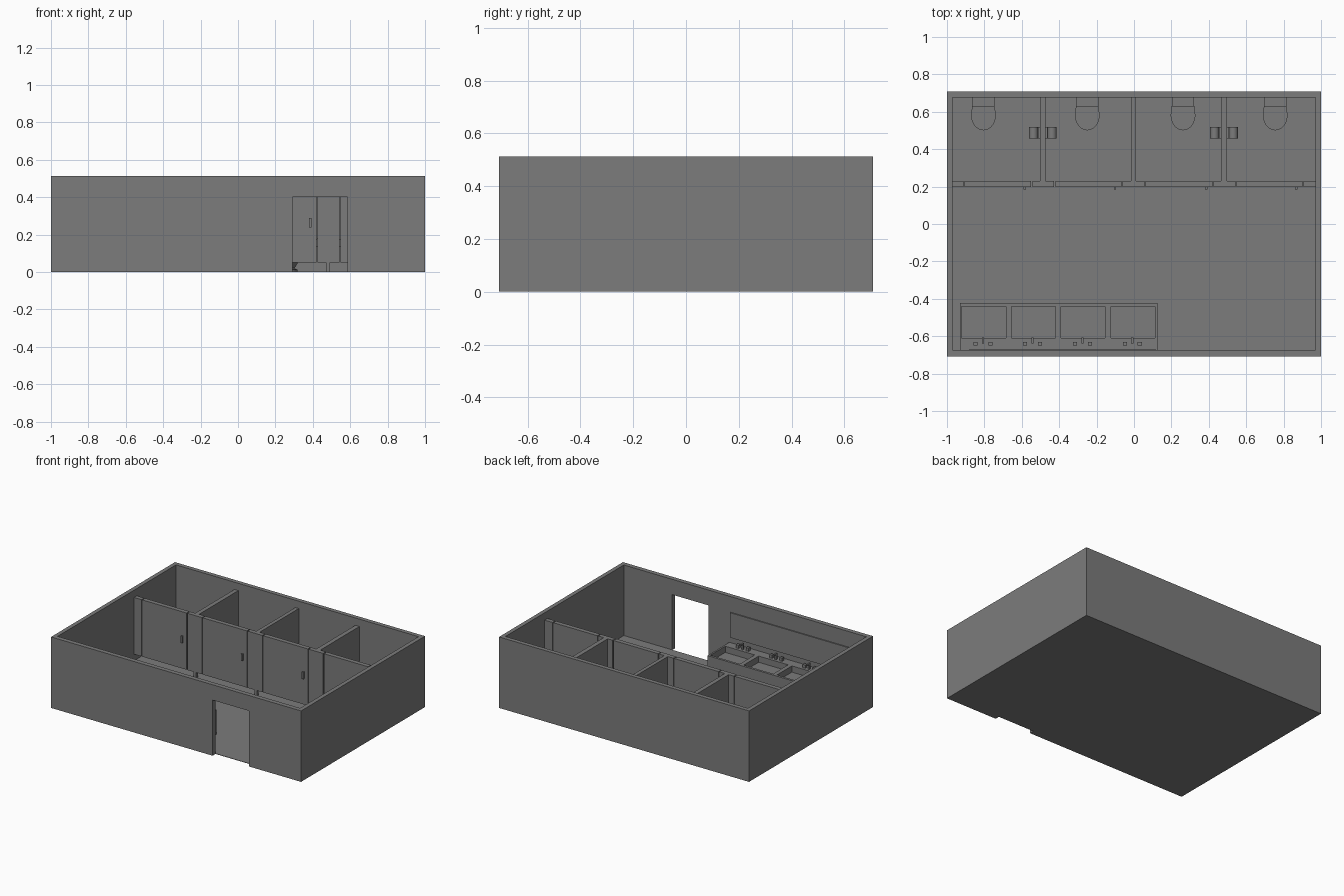
import bpy, bmesh, math

if "Cube" in bpy.data.objects:
    bpy.data.objects.remove(bpy.data.objects["Cube"])


def add_boxes(name, boxes):
    """One object made of boxes given as (x0, x1, y0, y1, z0, z1)."""
    bm = bmesh.new()
    for x0, x1, y0, y1, z0, z1 in boxes:
        cube = bmesh.ops.create_cube(bm, size=1)["verts"]
        bmesh.ops.scale(bm, vec=(x1 - x0, y1 - y0, z1 - z0), verts=cube)
        bmesh.ops.translate(bm, vec=((x0 + x1) / 2, (y0 + y1) / 2, (z0 + z1) / 2), verts=cube)
    mesh = bpy.data.meshes.new(name)
    bm.to_mesh(mesh)
    bm.free()
    obj = bpy.data.objects.new(name, mesh)
    bpy.context.collection.objects.link(obj)
    return obj


def cut(obj, boxes):
    """Subtract boxes from an object, then drop the cutter."""
    for box in boxes:
        cutter = add_boxes("cutter", [box])
        cutter.hide_render = True
        mod = obj.modifiers.new("cut", "BOOLEAN")
        mod.operation, mod.solver, mod.object = "DIFFERENCE", "EXACT", cutter
        bpy.context.view_layer.objects.active = obj
        bpy.ops.object.modifier_apply(modifier=mod.name)
        bpy.data.objects.remove(cutter)


def smooth(obj):
    bpy.ops.object.select_all(action="DESELECT")
    obj.select_set(True)
    bpy.context.view_layer.objects.active = obj
    bpy.ops.object.shade_smooth_by_angle(angle=math.radians(35))


def loft_bowl(name, cx, rings, n=24):
    """Stacked D-shaped rings given as (z, half width, y front, y back)."""
    bm = bmesh.new()
    loops = []
    for z, w, yf, yb in rings:
        mid = yb - 0.35 * (yb - yf)
        loop = []
        for i in range(n + 1):
            a = math.pi * i / n
            loop.append(bm.verts.new((cx - w * math.cos(a), mid - (mid - yf) * math.sin(a), z)))
        loop.append(bm.verts.new((cx + w * 0.92, yb, z)))
        loop.append(bm.verts.new((cx - w * 0.92, yb, z)))
        loops.append(loop)
    for lo, hi in zip(loops, loops[1:]):
        for i in range(len(lo)):
            j = (i + 1) % len(lo)
            bm.faces.new((lo[i], lo[j], hi[j], hi[i]))
    bm.faces.new(loops[0][::-1])
    bm.faces.new(loops[-1])
    bmesh.ops.recalc_face_normals(bm, faces=bm.faces)
    mesh = bpy.data.meshes.new(name)
    bm.to_mesh(mesh)
    bm.free()
    obj = bpy.data.objects.new(name, mesh)
    bpy.context.collection.objects.link(obj)
    smooth(obj)


# Room shell with an open top and a doorway
X_IN, Y_BACK, Y_FRONT = 0.97, 0.677, -0.675
walls = add_boxes("walls", [(-1, 1, -0.708, 0.708, 0, 0.513)])
cut(walls, [(-X_IN, X_IN, Y_FRONT, Y_BACK, -0.1, 0.7),
            (0.292, 0.585, -0.8, -0.6, -0.1, 0.402)])
add_boxes("floor", [(-X_IN, X_IN, Y_FRONT, Y_BACK, 0, 0.003)])

# Stall fronts: pilasters, doors, handles
Z0, Z1, YF, YB = 0.05, 0.46, 0.198, 0.23
dividers = [(-0.503, -0.472), (-0.015, 0.012), (0.465, 0.497)]
door_spans = [(-0.908, -0.547), (-0.424, -0.064), (0.059, 0.423), (0.545, 0.904)]
edges = [-X_IN] + [e for span in door_spans for e in span] + [X_IN]
GAP = 0.003
for i in range(0, len(edges), 2):
    a = edges[i] + (0 if i == 0 else GAP)
    b = edges[i + 1] - (0 if i == len(edges) - 2 else GAP)
    add_boxes("stall_pilaster", [(a, b, YF, YB, Z0, Z1)])
for a, b in door_spans:
    add_boxes("stall_door", [(a + GAP, b - GAP, YF, YB, Z0, Z1)])
    hx = b - 0.037
    add_boxes("door_handle", [(hx - 0.006, hx + 0.006, 0.185, YF, 0.238, 0.288)])

# Stall side panels and feet
for a, b in dividers:
    add_boxes("stall_divider", [(a, b, YB, Y_BACK, Z0, Z1)])
    m = (a + b) / 2
    add_boxes("stall_foot", [(m - 0.01, m + 0.01, 0.204, 0.224, 0, Z0)])

# Toilets
for cx in (-0.805, -0.25, 0.262, 0.755):
    loft_bowl("toilet_bowl", cx, [
        (0, 0.058, 0.53, 0.675), (0.012, 0.056, 0.533, 0.675),
        (0.02, 0.04, 0.555, 0.67), (0.045, 0.056, 0.525, 0.66),
        (0.065, 0.062, 0.508, 0.645), (0.08, 0.065, 0.503, 0.635)])
    loft_bowl("toilet_seat", cx, [(0.08, 0.066, 0.501, 0.627), (0.092, 0.066, 0.501, 0.627)])
    add_boxes("toilet_tank", [(cx - 0.06, cx + 0.06, 0.627, Y_BACK, 0.075, 0.165)])

# Paper holders, one on each side of the outer dividers
for a, b in (dividers[0], dividers[2]):
    for x, s in ((a, -1), (b, 1)):
        def span(u, v):
            return (min(x + s * u, x + s * v), max(x + s * u, x + s * v))
        add_boxes("paper_holder", [(*span(0, 0.01), 0.458, 0.518, 0.13, 0.18)])
        bpy.ops.mesh.primitive_cylinder_add(
            vertices=24, radius=0.024, depth=0.06, location=(x + s * 0.034, 0.488, 0.155),
            rotation=(math.pi / 2, 0, 0))
        bpy.context.object.name = "paper_roll"
        smooth(bpy.context.object)

# Wash counter with four basins
counter = add_boxes("wash_counter", [(-0.93, 0.126, Y_FRONT, -0.423, 0, 0.18)])
centres = [-0.803, -0.538, -0.272, -0.005]
cut(counter, [(c - 0.118, c + 0.118, -0.61, -0.44, 0.135, 0.3) for c in centres])

# Taps: a spout and two knobs per basin
for c in centres:
    c -= 0.004
    add_boxes("tap_spout", [(c - 0.006, c + 0.006, -0.64, -0.628, 0.18, 0.215),
                            (c - 0.006, c + 0.006, -0.64, -0.608, 0.215, 0.225)])
    for s in (-0.04, 0.04):
        add_boxes("tap_knob", [(c + s - 0.011, c + s + 0.011, -0.65, -0.63, 0.18, 0.203)])

# Mirror above the counter
add_boxes("mirror", [(-0.88, 0.116, Y_FRONT, -0.667, 0.22, 0.4)])

# Dark grey on every part
dark = bpy.data.materials.new("dark_grey")
dark.diffuse_color = (0.2, 0.2, 0.2, 1)
dark.use_nodes = True
dark.node_tree.nodes["Principled BSDF"].inputs["Base Color"].default_value = dark.diffuse_color
for obj in bpy.data.objects:
    obj.data.materials.clear()
    obj.data.materials.append(dark)
